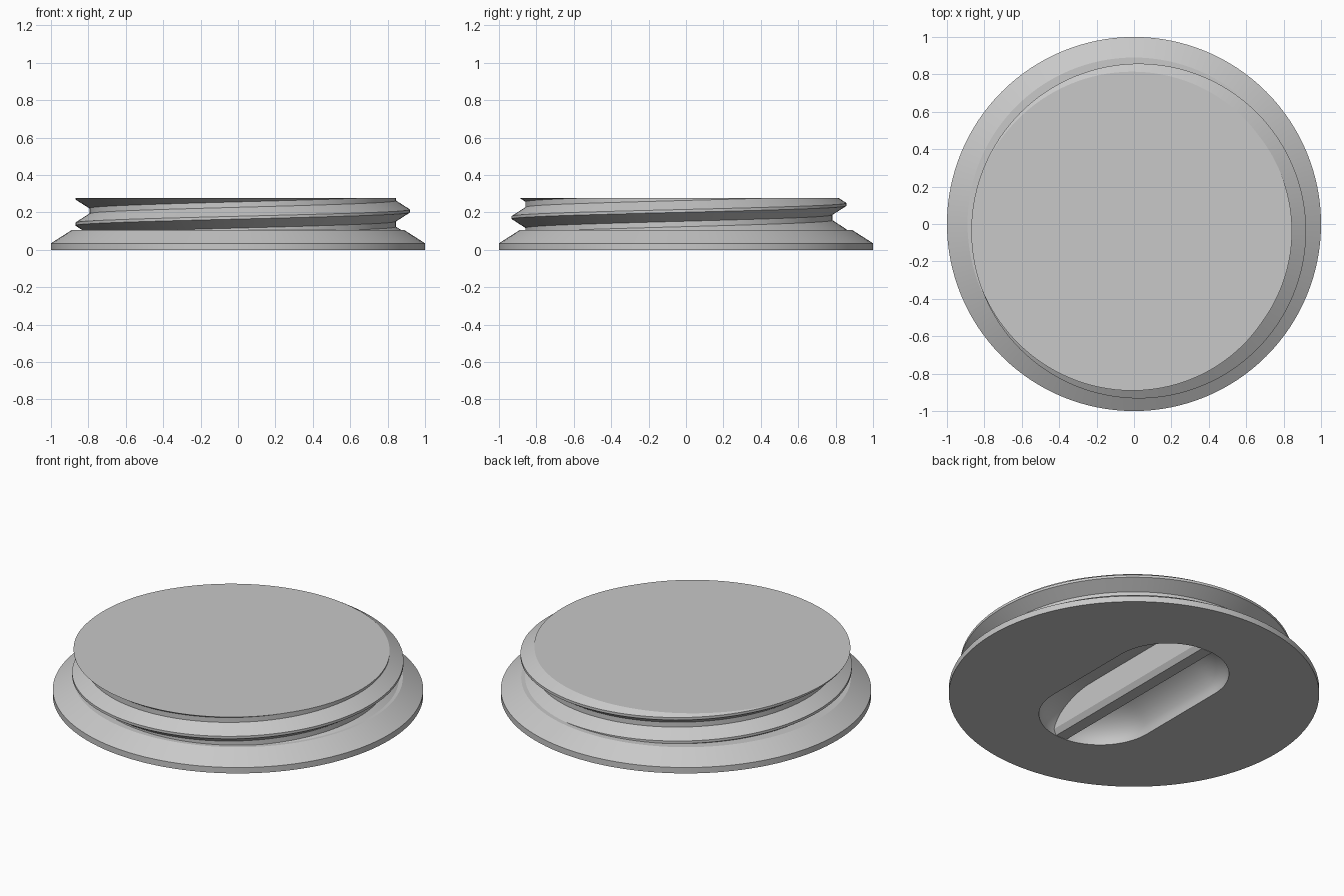
import bpy, bmesh, math
from mathutils import Vector

if "Cube" in bpy.data.objects:
    bpy.data.objects.remove(bpy.data.objects["Cube"])

SEG = 128                      # segments around the lid
grey = bpy.data.materials.new("light_grey")
grey.diffuse_color = (0.58, 0.58, 0.58, 1)
grey.use_nodes = True
grey.node_tree.nodes["Principled BSDF"].inputs["Base Color"].default_value = grey.diffuse_color


def finish(name, bm, smooth=True):
    me = bpy.data.meshes.new(name)
    bm.to_mesh(me)
    bm.free()
    me.materials.append(grey)
    ob = bpy.data.objects.new(name, me)
    bpy.context.collection.objects.link(ob)
    if smooth:
        bpy.ops.object.select_all(action='DESELECT')
        ob.select_set(True)
        bpy.context.view_layer.objects.active = ob
        bpy.ops.object.shade_smooth_by_angle(angle=math.radians(25))
    return ob


def slot_radius(a, r, h):
    """Distance from the centre to a slot outline (end radius r, half straight h)."""
    c, s = abs(math.cos(a)), abs(math.sin(a))
    if c > 1e-6 and r / c * s <= h:
        return r / c
    return h * s + math.sqrt(max(r * r - h * h * c * c, 0))


# Lid flange: shelf, bevel, rim and underside with a bowl-shaped grip recess
bm = bmesh.new()
angles = [2 * math.pi * i / SEG for i in range(SEG)]


def ring(radius, z):
    return [bm.verts.new((radius(a) * math.cos(a), radius(a) * math.sin(a), z))
            for a in angles]


rings = [ring(lambda a, r=r: r, z)
         for r, z in ((0.7, 0.105), (0.89, 0.105), (1, 0.035), (1, 0))]
for k in range(11):
    t = math.radians(8.5 * k)
    rings.append(ring(lambda a: slot_radius(a, 0.33 * math.cos(t), 0.285),
                      0.185 * math.sin(t)))
for up, low in zip(rings, rings[1:]):
    for i in range(SEG):
        j = (i + 1) % SEG
        bm.faces.new((up[i], low[i], low[j], up[j]))
bm.faces.new(rings[-1][::-1])
finish("lid_flange", bm)

# Screw thread: helical strip, trimmed flat at top and bottom
CX, CY, PITCH = 0.025, -0.0375, 0.14
PROFILE = ((0.895, 0), (0.895, 0.015), (0.82, 0.063), (0.82, 0.092), (0.895, PITCH))
bm = bmesh.new()
prev = None
for i in range(-2 * SEG, 3 * SEG + 1):
    a = 2 * math.pi * (i % SEG) / SEG
    z0 = 0.13 + PITCH * (i / SEG - 0.5)
    row = [bm.verts.new((CX + r * math.cos(a), CY + r * math.sin(a), z0 + z))
           for r, z in PROFILE]
    if prev:
        for k in range(4):
            bm.faces.new((prev[k], row[k], row[k + 1], prev[k + 1]))
    prev = row
bmesh.ops.remove_doubles(bm, verts=bm.verts[:], dist=1e-5)
caps = []
for z, up in ((0.278, 1), (0.1, -1)):
    cut = bmesh.ops.bisect_plane(
        bm, geom=bm.verts[:] + bm.edges[:] + bm.faces[:], dist=1e-6,
        plane_co=Vector((0, 0, z)), plane_no=Vector((0, 0, up)), clear_outer=True)
    edges = [g for g in cut["geom_cut"] if isinstance(g, bmesh.types.BMEdge)]
    centre = bm.verts.new((CX, CY, z))
    for e in edges:
        bm.faces.new((e.verts[0], e.verts[1], centre))
    caps.append(centre)
bmesh.ops.recalc_face_normals(bm, faces=bm.faces[:])
bmesh.ops.delete(bm, geom=[caps[1]], context='VERTS')   # open toward the recess
finish("screw_thread", bm)

# Grip bar: bevelled rib across the recess, flush with the underside
bm = bmesh.new()
section = ((-0.035, 0.0), (0.035, 0.0), (0.055, 0.03), (0.055, 0.19),
           (-0.055, 0.19), (-0.055, 0.03))
ends = [[bm.verts.new((x, y, z)) for x, z in section] for y in (-0.612, 0.612)]
for i in range(6):
    j = (i + 1) % 6
    bm.faces.new((ends[0][i], ends[0][j], ends[1][j], ends[1][i]))
for end in ends:
    bm.faces.new(end)
bmesh.ops.recalc_face_normals(bm, faces=bm.faces[:])
finish("grip_bar", bm, smooth=False)
